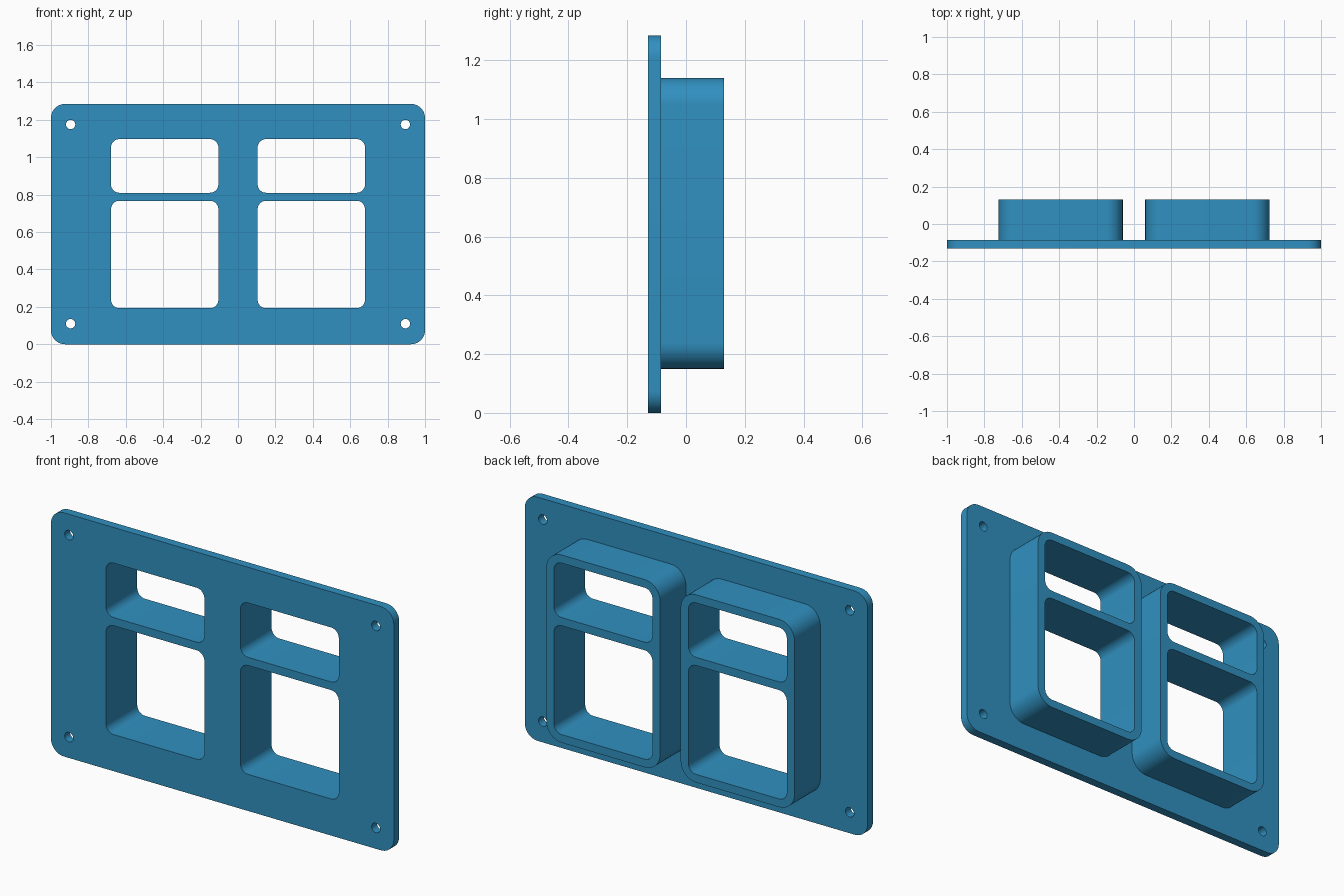
import bpy, bmesh
from math import sin, cos, pi

cube = bpy.data.objects.get("Cube")
if cube:
    bpy.data.objects.remove(cube, do_unlink=True)

FRONT, STEP, BACK = -0.13, -0.085, 0.13   # plate front, plate back, collar back
HEIGHT = 1.285

blue = bpy.data.materials.new("mid blue")
blue.use_nodes = True
colour = (0.030, 0.28, 0.53, 1)
blue.diffuse_color = colour
blue.node_tree.nodes["Principled BSDF"].inputs["Base Color"].default_value = colour

bm = bmesh.new()


def rounded_rect(x0, x1, z0, z1, r, steps=10):
    """Outline of a rounded rectangle as (x, z) points."""
    corners = [(x1 - r, z1 - r), (x0 + r, z1 - r), (x0 + r, z0 + r), (x1 - r, z0 + r)]
    return [(cx + r * cos(a), cz + r * sin(a))
            for q, (cx, cz) in enumerate(corners)
            for a in [(q + i / steps) * pi / 2 for i in range(steps + 1)]]


def circle(cx, cz, r, steps=32):
    return [(cx + r * cos(2 * pi * i / steps), cz + r * sin(2 * pi * i / steps))
            for i in range(steps)]


def wall(points, y0, y1):
    """Sweep an outline from y0 to y1; return its front and back edge loops."""
    a = [bm.verts.new((x, y0, z)) for x, z in points]
    b = [bm.verts.new((x, y1, z)) for x, z in points]
    n = len(points)
    for i in range(n):
        j = (i + 1) % n
        bm.faces.new((a[i], a[j], b[j], b[i]))
    return [[bm.edges.get((ring[i], ring[(i + 1) % n])) for i in range(n)]
            for ring in (a, b)]


def fill(edges, normal=(0, 1, 0)):
    bmesh.ops.triangle_fill(bm, use_beauty=True, use_dissolve=False,
                            edges=edges, normal=normal)


# Plate rim
front_edges, step_edges = wall(rounded_rect(-1, 1, 0, HEIGHT, 0.075), FRONT, STEP)

# Screw holes in the four corners
for x in (-0.895, 0.895):
    for z in (0.11, HEIGHT - 0.11):
        near, far = wall(circle(x, z, 0.025), FRONT, STEP)
        front_edges += near
        step_edges += far

# Two collars behind the plate, each with a small and a large opening
for x in (-0.392, 0.392):
    near, collar_edges = wall(
        rounded_rect(x - 0.332, x + 0.332, 0.15, 1.14, 0.09), STEP, BACK)
    step_edges += near
    for z0, z1 in ((0.193, 0.767), (0.81, 1.097)):
        near, far = wall(rounded_rect(x - 0.287, x + 0.287, z0, z1, 0.045), FRONT, BACK)
        front_edges += near
        collar_edges += far
    fill(collar_edges)

# Flat faces of the plate
fill(front_edges, (0, -1, 0))
fill(step_edges)

bmesh.ops.recalc_face_normals(bm, faces=bm.faces[:])
mesh = bpy.data.meshes.new("panel_with_collars")
bm.to_mesh(mesh)
bm.free()
mesh.materials.append(blue)
panel = bpy.data.objects.new("panel_with_collars", mesh)
bpy.context.collection.objects.link(panel)

bpy.ops.object.select_all(action="DESELECT")
panel.select_set(True)
bpy.context.view_layer.objects.active = panel
bpy.ops.object.shade_smooth_by_angle(angle=pi / 6)
